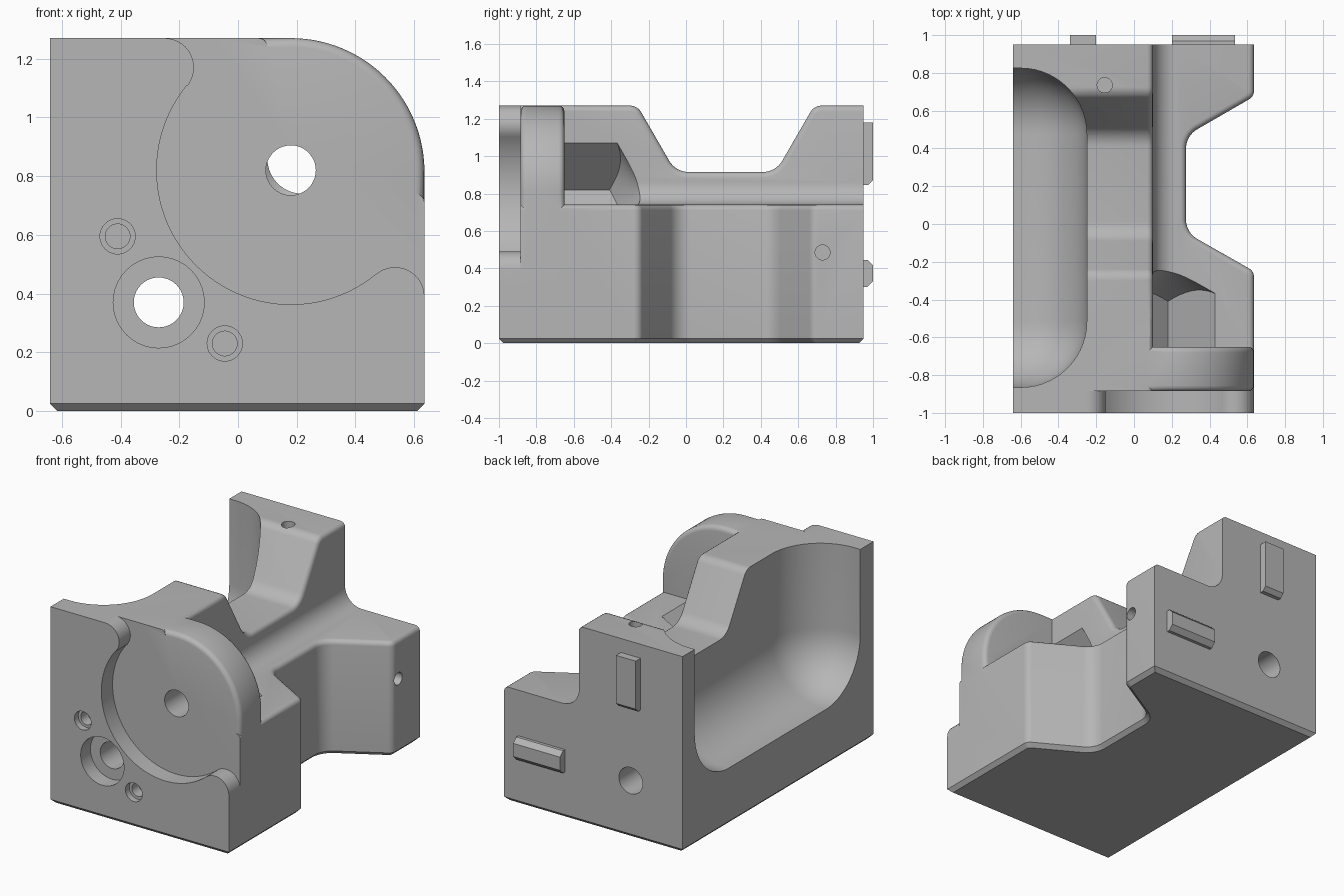
import bpy, bmesh, math
from mathutils import Vector

if "Cube" in bpy.data.objects:
    bpy.data.objects.remove(bpy.data.objects["Cube"])

grey = bpy.data.materials.new("machined_grey")
grey.use_nodes = True
GREY = (0.47, 0.47, 0.47, 1)
grey.diffuse_color = GREY
grey.node_tree.nodes["Principled BSDF"].inputs["Base Color"].default_value = GREY

# profile planes: axis of extrusion -> 3D position
PLACE = {"X": lambda a, b, t: (t, a, b),
         "Y": lambda a, b, t: (a, t, b),
         "Z": lambda a, b, t: (a, b, t)}


def arc(cx, cy, r, start, end, n=16):
    angles = [math.radians(start + (end - start) * i / n) for i in range(n + 1)]
    return [(cx + r * math.cos(t), cy + r * math.sin(t)) for t in angles]


def rounded(points, n=8):
    """Polygon from (a, b) or (a, b, radius) corners."""
    out = []
    for i, p in enumerate(points):
        c = Vector(p[:2])
        if len(p) == 2:
            out.append(tuple(c))
            continue
        u = (Vector(points[i - 1][:2]) - c).normalized()
        v = (Vector(points[(i + 1) % len(points)][:2]) - c).normalized()
        half = u.angle(v) / 2
        mid = c + (u + v).normalized() * p[2] / math.sin(half)
        d0 = c + u * p[2] / math.tan(half) - mid
        d1 = c + v * p[2] / math.tan(half) - mid
        for k in range(n + 1):
            d = d0.lerp(d1, k / n).normalized()
            out.append(tuple(mid + d * p[2]))
    return out


def make(name, bm):
    bmesh.ops.recalc_face_normals(bm, faces=bm.faces)
    mesh = bpy.data.meshes.new(name)
    bm.to_mesh(mesh)
    bm.free()
    mesh.materials.append(grey)
    obj = bpy.data.objects.new(name, mesh)
    bpy.context.collection.objects.link(obj)
    return obj


def prism(name, points, axis, lo, hi, bevels=()):
    """Extruded profile; bevels are (width, segments, vertex test, edge centre test)."""
    bm = bmesh.new()
    ends = [[bm.verts.new(PLACE[axis](a, b, t)) for a, b in points] for t in (lo, hi)]
    bm.faces.new(ends[0])
    bm.faces.new(ends[1])
    for i in range(len(points)):
        bm.faces.new((ends[0][i - 1], ends[0][i], ends[1][i], ends[1][i - 1]))
    bmesh.ops.recalc_face_normals(bm, faces=bm.faces)
    for width, segs, vert_ok, mid_ok in bevels:
        edges = [e for e in bm.edges if all(vert_ok(v.co) for v in e.verts)
                 and mid_ok((e.verts[0].co + e.verts[1].co) / 2)]
        bmesh.ops.bevel(bm, geom=edges, offset=width, segments=segs, profile=0.5,
                        affect="EDGES", clamp_overlap=True)
    return make(name, bm)


def box(name, lo, hi, bevels=()):
    rect = [(lo[0], lo[2]), (hi[0], lo[2]), (hi[0], hi[2]), (lo[0], hi[2])]
    return prism(name, rect, "Y", lo[1], hi[1], bevels)


def combine(target, tool, operation):
    mod = target.modifiers.new("boolean", "BOOLEAN")
    mod.operation, mod.solver, mod.object = operation, "EXACT", tool
    bpy.context.view_layer.objects.active = target
    bpy.ops.object.modifier_apply(modifier=mod.name)
    bpy.data.objects.remove(tool)


def drill(axis, a, b, r, lo, hi):
    combine(body, prism("drill", arc(a, b, r, 0, 360, 40)[:-1], axis, lo, hi), "DIFFERENCE")


L, R, F, B, TOP, SHELF = -0.64, 0.635, -1.0, 0.95, 1.27, 0.74
WALL, STEP, PLATE = 0.1, -0.885, -0.65
anywhere = lambda c: True

# full footprint base with the tapered side notch
body = prism("fixture_body", rounded([
    (L, F), (R, F), (R, -0.25, 0.05), (0.275, -0.045, 0.12),
    (0.275, 0.467, 0.12), (R, 0.675, 0.05), (R, B), (L, B)]), "Z", 0, SHELF,
    [(0.025, 1, lambda v: v.z < 0.001, anywhere),
     (0.03, 4, lambda v: v.z > 0.73, lambda c: c.x > 0.2 and c.y < 0.94)])

# tall wall with the saddle
combine(body, prism("tall_wall", rounded([
    (F, 0.3), (B, 0.3), (B, TOP), (0.685, TOP, 0.07), (0.48, 0.915, 0.12),
    (-0.055, 0.915, 0.12), (-0.26, TOP, 0.07), (F, TOP)]), "X", L, WALL,
    [(0.03, 4, lambda v: v.x > 0.09 and v.z > 0.9, lambda c: c.y < 0.94)]), "UNION")

# concave fillet between wall and shelf
combine(body, prism("shelf_fillet", [(WALL - 0.05, SHELF - 0.05), (WALL + 0.12, SHELF - 0.05)]
                    + arc(WALL + 0.12, SHELF + 0.12, 0.12, 270, 180)
                    + [(WALL - 0.05, SHELF + 0.12)], "Y", PLATE - 0.1, B), "UNION")

# round cornered plate and front slab
combine(body, prism("round_plate", [(-0.3, 0.3), (R, 0.3)] + arc(0.18, 0.815, 0.455, 0, 90, 28)
                    + [(-0.3, TOP)], "Y", STEP, PLATE,
                    [(0.03, 4, lambda v: True,
                      lambda c: (abs(c.y - STEP) < 0.001 or abs(c.y - PLATE) < 0.001)
                      and c.z > 0.35 and c.x > -0.2)]), "UNION")
combine(body, box("front_slab", (-0.3, F, 0.3), (R, STEP, TOP)), "UNION")

# round seat recess with rolled lips
recess = (arc(-0.25, 1.17, 0.1, 90, -39, 14) + arc(0.18, 0.82, 0.457, 141, 309.5, 48)
          + arc(0.535, 0.39, 0.1, 129.5, 0, 14) + [(1, 0.39), (1, 1.6), (-0.25, 1.6)])
combine(body, prism("recess", recess, "Y", F - 0.2, STEP), "DIFFERENCE")

# scooped side pocket
combine(body, box("scoop", (-1.5, -0.865, 0.37), (-0.25, 0.825, 2.5),
                  [(0.35, 14, anywhere, anywhere)]), "DIFFERENCE")

# square socket with conical end behind the plate
socket = prism("socket", arc(0.18, 0.82, 0.33, 0, 360, 4)[:-1], "Y", PLATE, -0.15)
cone = prism("cone", arc(0.18, 0.82, 1.0, 0, 360, 64)[:-1], "Y", -0.82, -0.21)
for v in cone.data.vertices:
    if v.co.y > -0.3:
        v.co.x = 0.18 + (v.co.x - 0.18) * 0.005
        v.co.z = 0.82 + (v.co.z - 0.82) * 0.005
combine(socket, cone, "INTERSECT")
combine(body, socket, "DIFFERENCE")

# drilled holes
drill("Y", 0.18, 0.82, 0.085, F, -0.6)
drill("Y", -0.27, 0.37, 0.085, F - 0.1, B + 0.1)
drill("Y", -0.27, 0.37, 0.155, F - 0.1, F + 0.1)
for x, z in ((-0.41, 0.595), (-0.045, 0.23)):
    drill("Y", x, z, 0.06, F - 0.1, F + 0.04)
    drill("Y", x, z, 0.042, F - 0.1, F + 0.11)
drill("Z", -0.155, 0.735, 0.04, TOP - 0.1, TOP + 0.1)
drill("X", 0.73, 0.485, 0.04, R - 0.1, R + 0.1)

# locating keys on the back
outer = lambda v: v.y > 0.99
keys = [box("upright_key", (-0.34, B - 0.03, 0.845), (-0.2, 1, 1.18),
            [(0.025, 1, outer, lambda c: c.z < 0.9)]),
        box("level_key", (0.2, B - 0.03, 0.3), (0.535, 1, 0.445),
            [(0.03, 1, outer, lambda c: 0.25 < c.x < 0.5)])]

for obj in [body] + keys:
    bpy.ops.object.select_all(action="DESELECT")
    obj.select_set(True)
    bpy.context.view_layer.objects.active = obj
    bpy.ops.object.shade_smooth_by_angle(angle=math.radians(30))
